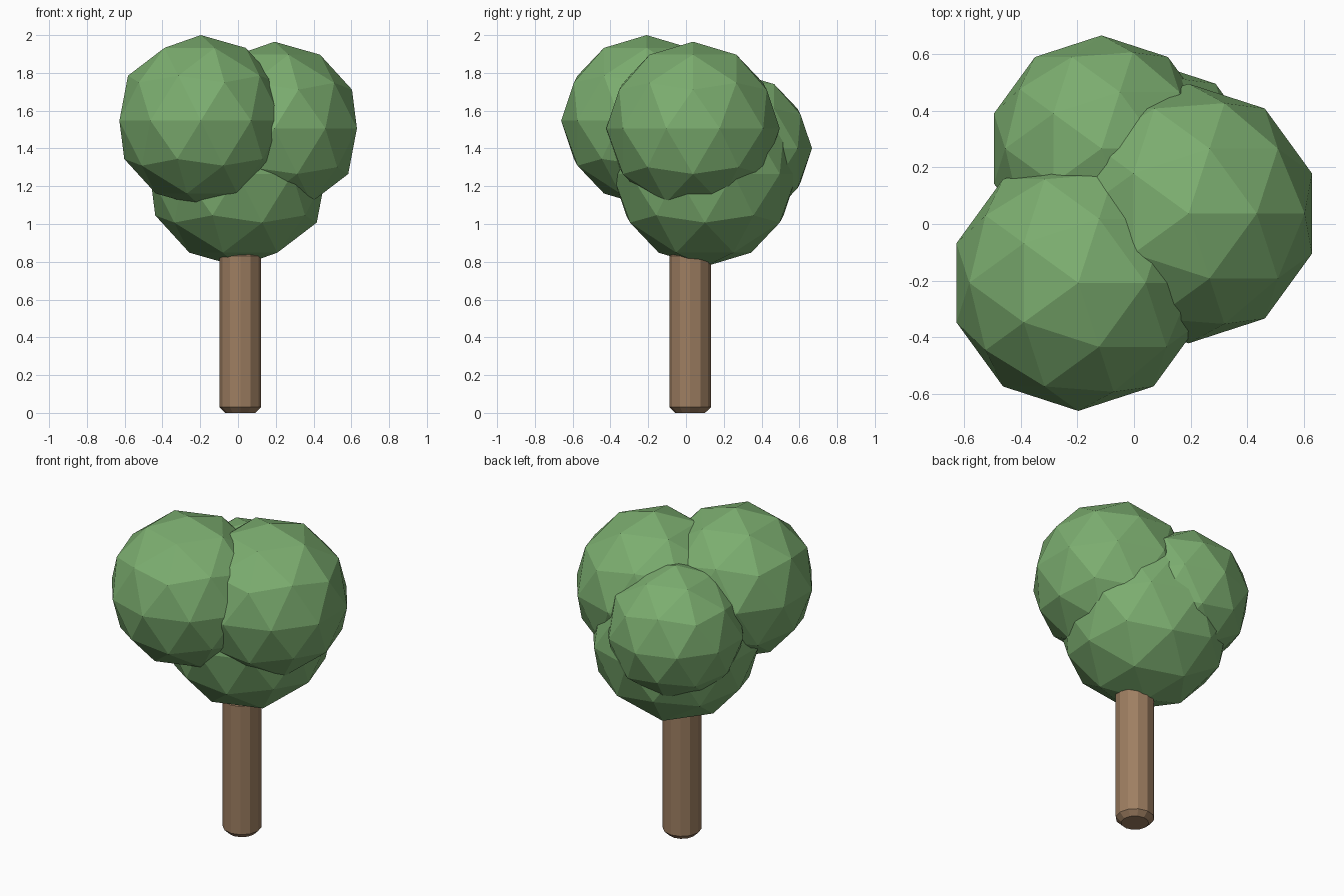
import bpy
import bmesh

if "Cube" in bpy.data.objects:
    bpy.data.objects.remove(bpy.data.objects["Cube"])


def material(name, color):
    mat = bpy.data.materials.new(name)
    mat.diffuse_color = color
    mat.use_nodes = True
    mat.node_tree.nodes["Principled BSDF"].inputs["Base Color"].default_value = mat.diffuse_color
    return mat


leaf_green = material("leaf_green", (0.20, 0.42, 0.16, 1))
bark_brown = material("bark_brown", (0.34, 0.21, 0.12, 1))


def add_object(name, bm, location, mat):
    mesh = bpy.data.meshes.new(name)
    bm.to_mesh(mesh)
    bm.free()
    mesh.materials.append(mat)
    obj = bpy.data.objects.new(name, mesh)
    obj.location = location
    bpy.context.collection.objects.link(obj)
    return obj


# Trunk: twelve-sided post with chamfered ends, its top sunk into the foliage
bottom, top, radius = 0.0, 0.86, 0.11
bm = bmesh.new()
bmesh.ops.create_cone(bm, cap_ends=True, segments=12, radius1=radius,
                      radius2=radius, depth=top - bottom)
rims = [e for e in bm.edges
        if abs(e.verts[0].co.z - e.verts[1].co.z) < 1e-4]
bmesh.ops.bevel(bm, geom=rims, offset=0.03, segments=1, affect='EDGES')
add_object("trunk", bm, (0.012, 0.022, (top + bottom) / 2), bark_brown)

# Foliage: four faceted, overlapping leaf balls (centre, radius)
foliage = {
    "foliage_front_left": ((-0.197, -0.208, 1.547), 0.453),
    "foliage_right": ((0.193, 0.037, 1.506), 0.459),
    "foliage_back_left": ((-0.115, 0.267, 1.40), 0.40),
    "foliage_base": ((0.0, 0.10, 1.265), 0.49),
}
for name, (centre, size) in foliage.items():
    bm = bmesh.new()
    bmesh.ops.create_icosphere(bm, subdivisions=2, radius=size)
    add_object(name, bm, centre, leaf_green)
